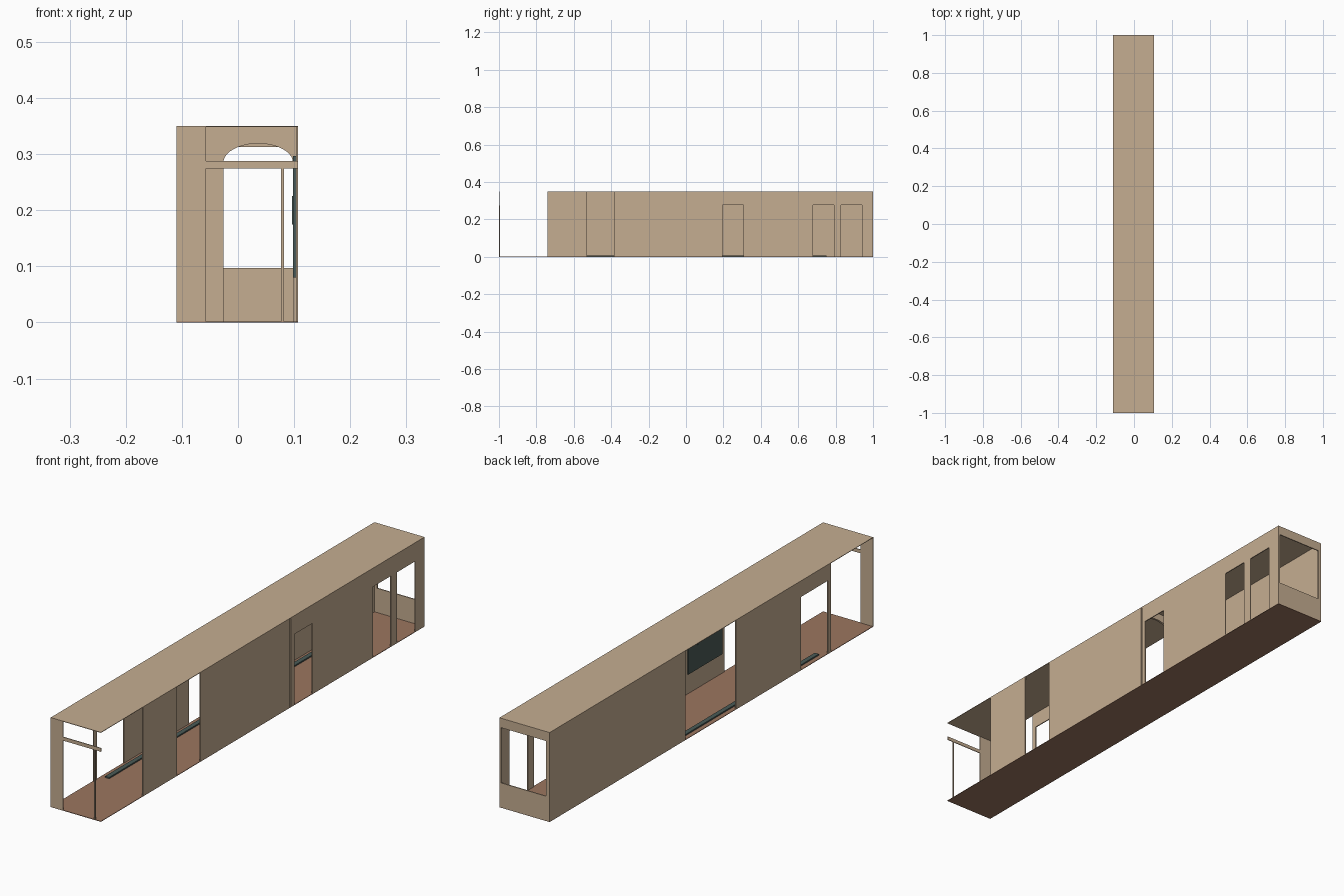
import bpy, bmesh, math

cube = bpy.data.objects.get("Cube")
if cube:
    bpy.data.objects.remove(cube, do_unlink=True)


def material(name, rgb):
    m = bpy.data.materials.new(name)
    m.use_nodes = True
    m.diffuse_color = (*rgb, 1)
    bsdf = m.node_tree.nodes["Principled BSDF"]
    bsdf.inputs["Base Color"].default_value = (*rgb, 1)
    bsdf.inputs["Roughness"].default_value = 0.9
    return m


TAN = material("tan plaster", (0.56, 0.42, 0.285))
BROWN = material("terracotta floor", (0.33, 0.18, 0.115))
TEAL = material("dark teal", (0.07, 0.105, 0.095))


def finish(name, bm, mat):
    bmesh.ops.recalc_face_normals(bm, faces=bm.faces)
    mesh = bpy.data.meshes.new(name)
    bm.to_mesh(mesh)
    bm.free()
    mesh.materials.append(mat)
    ob = bpy.data.objects.new(name, mesh)
    bpy.context.scene.collection.objects.link(ob)
    return ob


def box(name, xs, ys, zs, mat=TAN):
    """Box between the given low and high limits on each axis."""
    bm = bmesh.new()
    bmesh.ops.create_cube(bm, size=1)
    for v in bm.verts:
        for i, (lo, hi) in enumerate((xs, ys, zs)):
            v.co[i] = lo if v.co[i] < 0 else hi
    return finish(name, bm, mat)


L, R, H, T = -0.11, 0.107, 0.35, 0.004
LEFT, RIGHT = (R - T, R), (L, L + T)
FULL = (0.001, H - 0.001)
SEAM = 0.175

# Floor and roof in two modules
for part, ys in (("front", (-1, SEAM)), ("rear", (SEAM, 1))):
    box(part + "_floor", (L, R), ys, (0, 0.002), BROWN)
    box(part + "_roof", (L, R), ys, (H - 0.002, H))

# Full-height side walls
left_walls = [(-0.74, -0.53), (-0.385, -0.147), (-0.147, 0.17), (SEAM, 0.195),
              (0.307, 0.68), (0.792, 0.83), (0.942, 1)]
for i, ys in enumerate(left_walls):
    box(f"left_wall_{i + 1}", LEFT, ys, FULL)
for i, ys in enumerate([(-0.74, -0.72), (-0.554, -0.152), (0.16, 1)]):
    box(f"right_wall_{i + 1}", RIGHT, ys, FULL)

# Lintels over the doorways
for i, ys in enumerate([(0.195, 0.307), (0.68, 0.792), (0.83, 0.942)]):
    box(f"left_lintel_{i + 1}", LEFT, ys, (0.277, FULL[1]))
box("right_lintel", RIGHT, (-0.72, -0.554), (0.287, FULL[1]))

# Open front end
FRONT = (-1, -0.997)
box("front_column", (L, -0.057), FRONT, FULL)
box("front_beam", (-0.057, R), FRONT, (0.274, 0.288))
box("front_post", (0.077, 0.082), (-1, -0.995), (0.001, 0.274))

# Rear end frame with a low sill
REAR = (0.996, 1)
box("rear_sill", (L, R), REAR, (0.001, 0.097))
box("rear_lintel", (L, R), REAR, (0.313, FULL[1]))
box("rear_post_right", (L, -0.095), REAR, (0.097, 0.313))
box("rear_post_left", (0.1, R), REAR, (0.097, 0.313))

# Cross wall with an arched passage
mid, rx, spring, rise = 0.036, 0.062, 0.285, 0.034
arch = [(mid - rx * math.cos(math.pi * k / 20), spring + rise * math.sin(math.pi * k / 20))
        for k in range(21)]
outline = [(L + T, 0.002), (-0.026, 0.002)] + arch
outline += [(mid + rx, 0.002), (R - T, 0.002), (R - T, FULL[1]), (L + T, FULL[1])]
bm = bmesh.new()
face = bm.faces.new([bm.verts.new((x, SEAM - 0.004, z)) for x, z in outline])
ext = bmesh.ops.extrude_face_region(bm, geom=[face])
moved = [g for g in ext["geom"] if isinstance(g, bmesh.types.BMVert)]
bmesh.ops.translate(bm, verts=moved, vec=(0, 0.008, 0))
finish("arched_partition", bm, TAN)

# Wall screen on the left wall, with its raised middle
box("wall_screen", (0.098, R - T), (-0.365, -0.155), (0.08, 0.297), TEAL)
box("screen_ledge", (0.096, 0.099), (-0.31, -0.21), (0.175, 0.225), TEAL)

# Long low strip along the floor
box("front_floor_strip", (-0.092, -0.074), (-0.69, SEAM - 0.004), (0.002, 0.007), TEAL)
box("rear_floor_strip", (-0.092, -0.074), (SEAM + 0.004, 0.75), (0.002, 0.007), TEAL)
